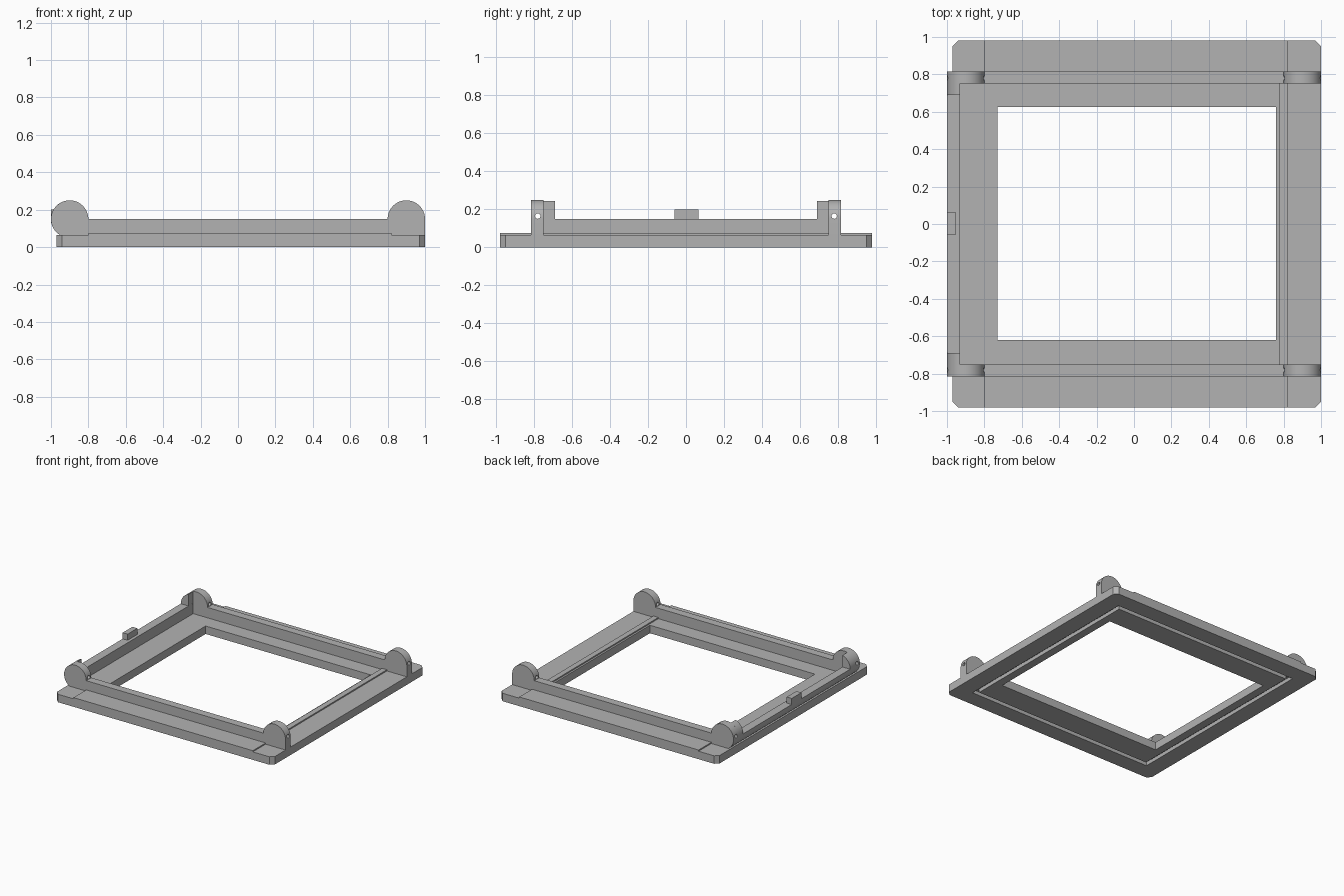
import bpy, bmesh
from math import sin, cos, radians
from mathutils import Matrix

if "Cube" in bpy.data.objects:
    bpy.data.objects.remove(bpy.data.objects["Cube"])

grey = bpy.data.materials.new("plain grey")
grey.use_nodes = True
colour = (0.45, 0.45, 0.45, 1)
grey.diffuse_color = colour
grey.node_tree.nodes["Principled BSDF"].inputs["Base Color"].default_value = colour


def finish(name, bm):
    bmesh.ops.recalc_face_normals(bm, faces=bm.faces)
    mesh = bpy.data.meshes.new(name)
    bm.to_mesh(mesh)
    bm.free()
    mesh.materials.append(grey)
    ob = bpy.data.objects.new(name, mesh)
    bpy.context.collection.objects.link(ob)
    return ob


def box(name, x, y, z, chamfer=0):
    bm = bmesh.new()
    bmesh.ops.create_cube(bm, size=1)
    for v in bm.verts:
        v.co = [lo + (c + 0.5) * (hi - lo) for c, (lo, hi) in zip(v.co, (x, y, z))]
    if chamfer:
        upright = [e for e in bm.edges if abs(e.verts[0].co.z - e.verts[1].co.z) > 0.01]
        bmesh.ops.bevel(bm, geom=upright, offset=chamfer, segments=1, affect='EDGES')
    return finish(name, bm)


def prism(name, outline, y0, y1):
    """Extrude an x-z outline along y."""
    bm = bmesh.new()
    face = bm.faces.new([bm.verts.new((x, y0, z)) for x, z in outline])
    ext = bmesh.ops.extrude_face_region(bm, geom=[face])
    for v in ext["geom"]:
        if isinstance(v, bmesh.types.BMVert):
            v.co.y = y1
    return smooth(finish(name, bm))


def activate(ob):
    bpy.ops.object.select_all(action='DESELECT')
    ob.select_set(True)
    bpy.context.view_layer.objects.active = ob


def smooth(ob):
    activate(ob)
    bpy.ops.object.shade_smooth_by_angle(angle=radians(30))
    return ob


def cut(ob, cutter, remove=True):
    activate(ob)
    mod = ob.modifiers.new("cut", 'BOOLEAN')
    mod.operation, mod.object, mod.solver = 'DIFFERENCE', cutter, 'EXACT'
    bpy.ops.object.modifier_apply(modifier=mod.name)
    if remove:
        bpy.data.objects.remove(cutter)


def arc(cx, a0, a1, steps=32):
    angles = [radians(a0 + (a1 - a0) * i / steps) for i in range(steps + 1)]
    return [(cx + R * cos(a), AXIS + R * sin(a)) for a in angles]


R, AXIS, DECK = 0.1, 0.15, 0.065   # hub radius, hub centre height, plate top
RAIL_IN, RAIL_OUT = 0.75, 0.815
UNDER = 238.2                      # angle where the hub circle meets the plate

# Base plate with window and a groove underneath
plate = box("base_plate", (-0.97, 1), (-0.98, 0.98), (0, DECK), 0.03)
groove = box("groove_cutter", (-0.83, 0.86), (-0.845, 0.845), (-0.03, 0.03))
cut(groove, box("groove_core", (-0.795, 0.825), (-0.81, 0.81), (-0.1, 0.1)))
cut(plate, groove)
cut(plate, box("window_cutter", (-0.73, 0.76), (-0.62, 0.625), (-0.1, 0.2)))

# Low ridge on the open side
box("open_side_ridge", (0.775, 0.82), (-RAIL_IN, RAIL_IN), (DECK, 0.075))

# Closed-side rail with rounded underside, and its small tab
prism("closed_side_rail", arc(-0.9, 180, UNDER, 12) + [(-0.93, DECK), (-0.93, AXIS)],
      -RAIL_IN, RAIL_IN)
box("rail_tab", (-1, -0.955), (-0.06, 0.065), (AXIS - 0.02, 0.2))

# Rails, raised strips, hubs and ears on both long sides
for s, side in ((-1, "front"), (1, "back")):
    def span(a, b):
        return sorted((s * a, s * b))

    box(side + "_rail", (-0.8, 0.8), span(RAIL_IN, RAIL_OUT), (DECK, AXIS))
    box(side + "_raised_strip", (-0.8, 0.82), span(RAIL_OUT, 0.98), (DECK, 0.075))
    closed = prism(side + "_closed_hub", arc(-0.9, 0, UNDER) + [(-0.8, DECK)],
                   *span(RAIL_IN, RAIL_OUT))
    opened = prism(side + "_open_hub", arc(0.9, 0, 180) + [(0.8, DECK), (1, DECK)],
                   *span(RAIL_IN, RAIL_OUT))
    prism(side + "_hub_ear", arc(-0.9, 107.5, UNDER) + [(-0.93, DECK)],
          *span(0.69, RAIL_IN))

    # Pin hole through both hubs
    bm = bmesh.new()
    bmesh.ops.create_cone(bm, cap_ends=True, segments=20, radius1=0.014, radius2=0.014, depth=3,
                          matrix=Matrix.Translation((0, s * 0.78, 0.165))
                          @ Matrix.Rotation(radians(90), 4, 'Y'))
    pin = finish("pin_cutter", bm)
    cut(closed, pin, False)
    cut(opened, pin)
    smooth(closed)
    smooth(opened)
